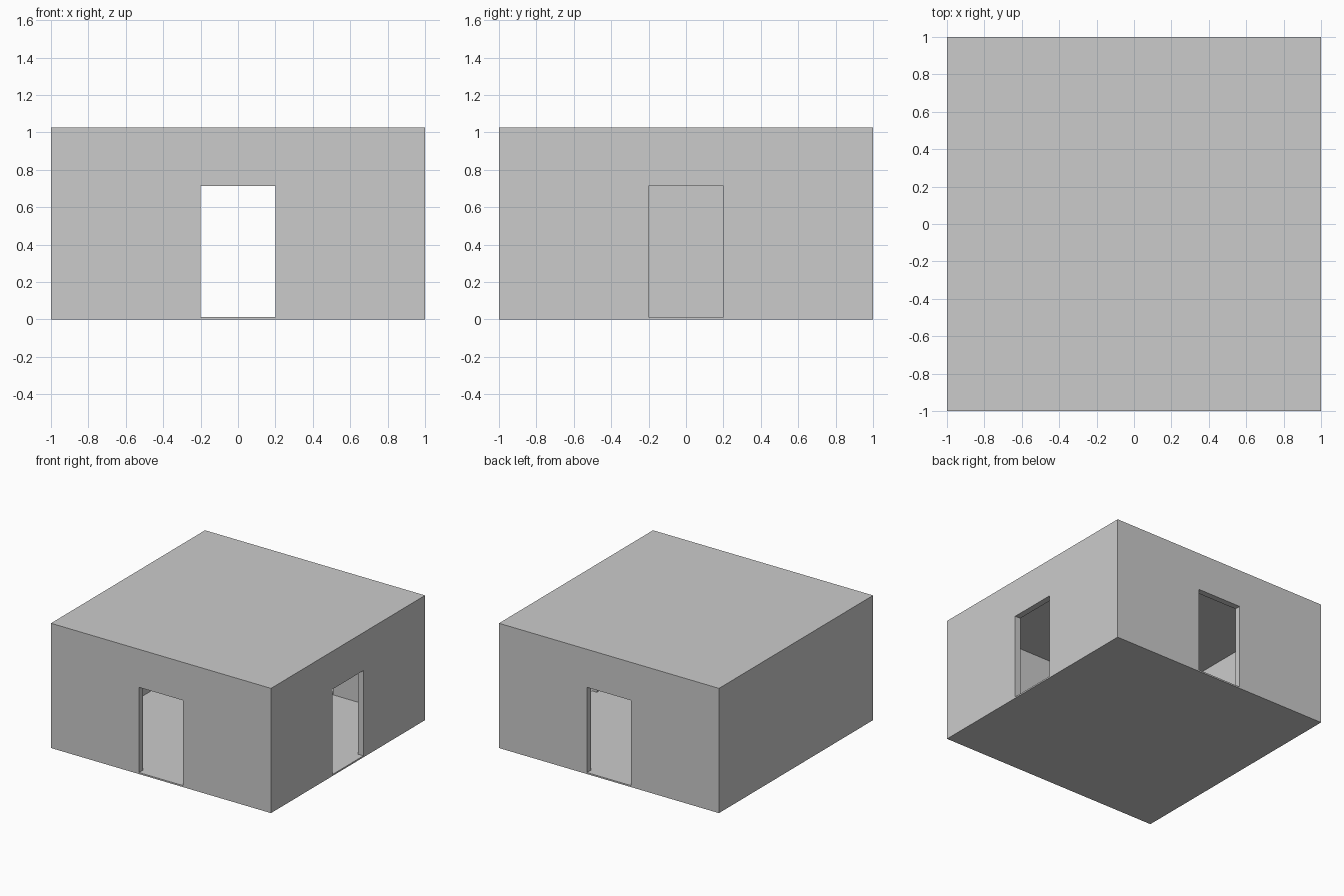
import bpy, bmesh
from math import pi
from mathutils import Matrix

if "Cube" in bpy.data.objects:
    bpy.data.objects.remove(bpy.data.objects["Cube"])

SLAB = 0.0125      # floor and roof thickness
WALL_H = 1.0
WALL_T = 0.05
DOOR_W, DOOR_H = 0.4, 0.7


def extrude_profile(name, points, vector, matrix=Matrix()):
    """Solid made by extruding a flat outline along a vector."""
    bm = bmesh.new()
    face = bm.faces.new([bm.verts.new(p) for p in points])
    result = bmesh.ops.extrude_face_region(bm, geom=[face], use_keep_orig=True)
    moved = [v for v in result["geom"] if isinstance(v, bmesh.types.BMVert)]
    bmesh.ops.translate(bm, vec=vector, verts=moved)
    bmesh.ops.recalc_face_normals(bm, faces=bm.faces)
    bm.transform(matrix)
    mesh = bpy.data.meshes.new(name)
    bm.to_mesh(mesh)
    bm.free()
    obj = bpy.data.objects.new(name, mesh)
    bpy.context.collection.objects.link(obj)
    return obj


def slab(name, z):
    square = [(-1, -1, z), (1, -1, z), (1, 1, z), (-1, 1, z)]
    return extrude_profile(name, square, (0, 0, SLAB))


def wall(name, half_width, angle, door):
    """Wall drawn on the front side, then turned about z into place."""
    w, d = half_width, DOOR_W / 2
    outline = [(-w, 0)]
    if door:
        outline += [(-d, 0), (-d, DOOR_H), (d, DOOR_H), (d, 0)]
    outline += [(w, 0), (w, WALL_H), (-w, WALL_H)]
    points = [(x, -1, z + SLAB) for x, z in outline]
    return extrude_profile(name, points, (0, WALL_T, 0), Matrix.Rotation(angle, 4, 'Z'))


# Floor and flat roof
slab("floor", 0)
slab("roof", SLAB + WALL_H)

# Front and back walls run full width; side walls fit between them
wall("front_wall", 1, 0, True)
wall("back_wall", 1, pi, True)
wall("right_wall", 1 - WALL_T, pi / 2, True)
wall("left_wall", 1 - WALL_T, -pi / 2, False)
